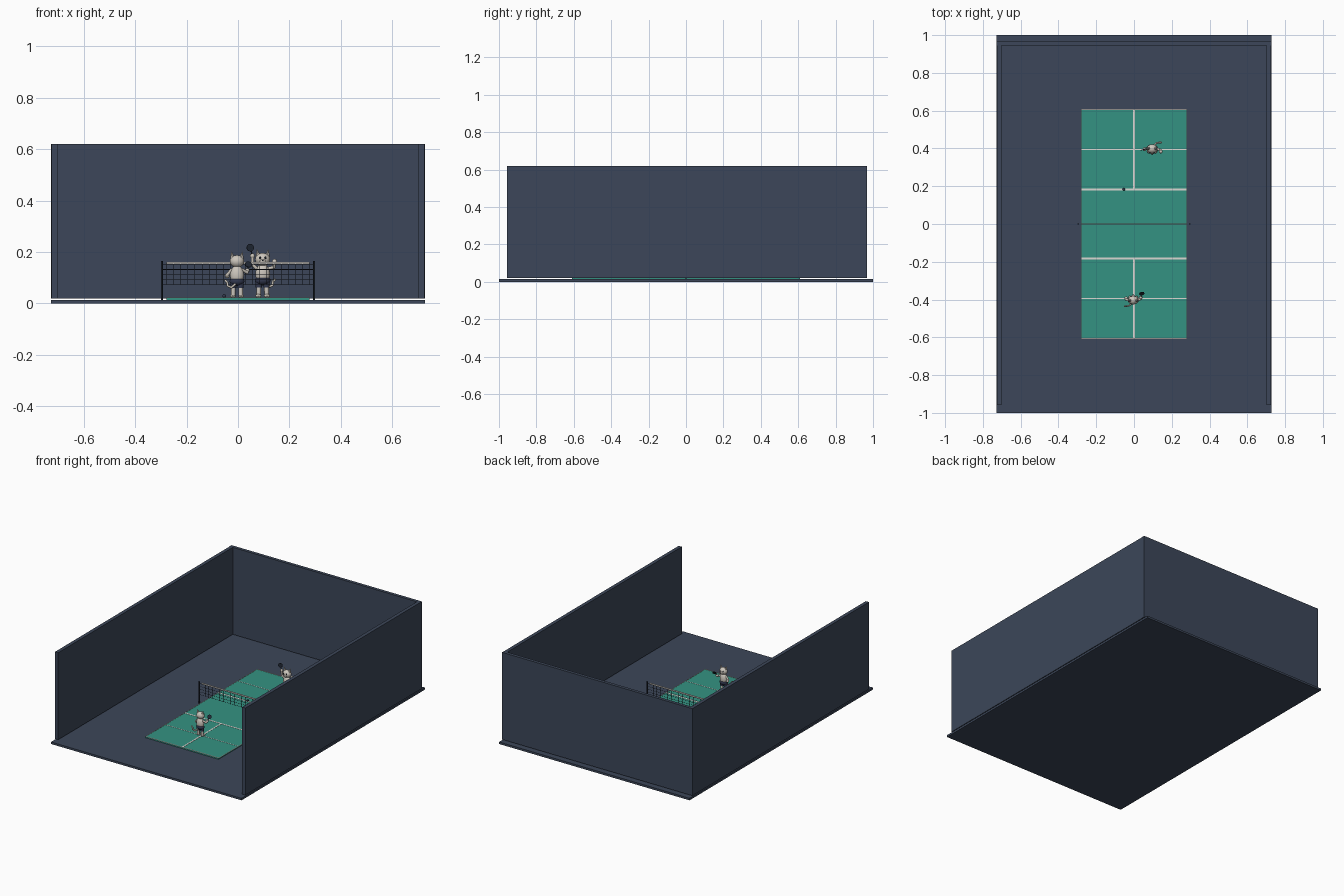
import bpy, bmesh, math
from mathutils import Matrix, Vector

if "Cube" in bpy.data.objects:
    bpy.data.objects.remove(bpy.data.objects["Cube"], do_unlink=True)


def material(name, r, g, b):
    m = bpy.data.materials.new(name)
    m.use_nodes = True
    m.diffuse_color = (r, g, b, 1)
    m.node_tree.nodes["Principled BSDF"].inputs["Base Color"].default_value = (r, g, b, 1)
    return m


SLATE = material("slate", 0.045, 0.062, 0.1)
TEAL = material("court teal", 0.034, 0.29, 0.225)
WHITE = material("line white", 0.72, 0.7, 0.66)
FUR = material("pale fur", 0.6, 0.56, 0.5)
NAVY = material("navy cloth", 0.03, 0.038, 0.075)
DARK = material("dark metal", 0.014, 0.02, 0.032)


class Part:
    """Collects primitives into one mesh object."""

    def __init__(self, name, mat, place=Matrix()):
        self.name, self.mat, self.place = name, mat, place
        self.bm = bmesh.new()

    def box(self, x0, x1, y0, y1, z0, z1):
        m = Matrix.Translation(((x0 + x1) / 2, (y0 + y1) / 2, (z0 + z1) / 2))
        m = m @ Matrix.Diagonal((x1 - x0, y1 - y0, z1 - z0, 1))
        bmesh.ops.create_cube(self.bm, size=1, matrix=m)

    def ball(self, c, size):
        m = Matrix.Translation(c) @ Matrix.Diagonal((*size, 1))
        bmesh.ops.create_uvsphere(self.bm, u_segments=16, v_segments=10, radius=1, matrix=m)

    def rod(self, a, b, r0, r1=None, sides=10):
        a, b = Vector(a), Vector(b)
        d = b - a
        m = Matrix.Translation((a + b) / 2) @ d.to_track_quat("Z", "Y").to_matrix().to_4x4()
        bmesh.ops.create_cone(self.bm, cap_ends=True, segments=sides, radius1=r0,
                              radius2=r0 if r1 is None else r1, depth=d.length, matrix=m)

    def limb(self, points, r):
        for a, b in zip(points, points[1:]):
            self.rod(a, b, r)
        for p in points:
            self.ball(p, (r, r, r))

    def done(self, smooth=False):
        self.bm.transform(self.place)
        me = bpy.data.meshes.new(self.name)
        self.bm.to_mesh(me)
        self.bm.free()
        me.materials.append(self.mat)
        ob = bpy.data.objects.new(self.name, me)
        bpy.context.collection.objects.link(ob)
        if smooth:
            bpy.ops.object.select_all(action="DESELECT")
            ob.select_set(True)
            bpy.context.view_layer.objects.active = ob
            bpy.ops.object.shade_smooth_by_angle(angle=math.radians(40))
        return ob


# Hall floor and three walls hovering just above it
floor = Part("floor", SLATE)
floor.box(-0.727, 0.727, -1, 1, 0, 0.014)
floor.done()
for name, x in (("right_wall", -0.714), ("left_wall", 0.714)):
    wall = Part(name, SLATE)
    wall.box(x - 0.012, x + 0.012, -0.957, 0.957, 0.0195, 0.62)
    wall.done()
wall = Part("back_wall", SLATE)
wall.box(-0.727, 0.727, 0.946, 0.968, 0.0195, 0.62)
wall.done()

# Court slab and painted lines
W, L, TOP = 0.279, 0.61, 0.022
court = Part("court", TEAL)
court.box(-W, W, -L, L, 0.014, TOP)
court.done()
lines = Part("court_lines", WHITE)
for s in (-1, 1):
    for y, h in ((0.607, 0.003), (0.395, 0.002), (0.182, 0.005)):
        lines.box(-W, W, s * y - h, s * y + h, TOP, TOP + 0.001)
    y0, y1 = sorted((s * 0.182, s * L))
    lines.box(-0.005, 0.005, y0, y1, TOP, TOP + 0.0012)
    lines.box(s * W - 0.002, s * W + 0.002, -L, L, TOP, TOP + 0.0011)
lines.done()

# Net
posts = Part("net_posts", DARK)
for s in (-1, 1):
    posts.rod((s * 0.296, 0, 0.014), (s * 0.296, 0, 0.165), 0.004)
posts.done(True)
net = Part("net_mesh", DARK)
for i in range(21):
    x = -W + 2 * W * i / 20
    net.rod((x, 0, 0.072), (x, 0, 0.156), 0.0011, sides=6)
for i in range(5):
    z = 0.075 + 0.019 * i
    net.rod((-0.296, 0, z), (0.296, 0, z), 0.0011, sides=6)
net.done()
tape = Part("net_tape", WHITE)
tape.box(-W, W, -0.002, 0.002, 0.153, 0.161)
tape.done()


# Cat players, modelled facing the front with feet at the local origin
def player(tag, place, hand, tip, hand_left):
    fur = Part(tag + "_body", FUR, place)
    fur.ball((0, 0, 0.088), (0.027, 0.019, 0.038))
    fur.ball((0, -0.002, 0.142), (0.028, 0.023, 0.024))
    fur.ball((0, -0.022, 0.135), (0.011, 0.008, 0.008))
    for s in (-1, 1):
        fur.rod((s * 0.017, 0, 0.155), (s * 0.021, 0, 0.179), 0.009, 0.001, 8)
        fur.limb([(s * 0.014, 0, 0.05), (s * 0.015, 0, 0.012)], 0.009)
        fur.ball((s * 0.016, -0.008, 0.007), (0.011, 0.017, 0.007))
    for s, h in ((-1, hand), (1, hand_left)):
        shoulder = Vector((s * 0.022, 0, 0.108))
        elbow = (shoulder + Vector(h)) / 2 + Vector((s * 0.008, 0, -0.008))
        fur.limb([shoulder, elbow, h], 0.0065)
        fur.ball(h, (0.009, 0.009, 0.009))
    fur.limb([(0.008, 0.016, 0.052), (0.022, 0.027, 0.04), (0.036, 0.03, 0.046),
              (0.038, 0.03, 0.06), (0.045, 0.03, 0.067)], 0.0045)
    fur.done(True)

    shorts = Part(tag + "_shorts", NAVY, place)
    shorts.ball((0, 0, 0.064), (0.029, 0.021, 0.018))
    for s in (-1, 1):
        shorts.rod((s * 0.014, 0, 0.038), (s * 0.014, 0, 0.06), 0.0125)
    shorts.done(True)

    face = Part(tag + "_face", DARK, place)
    for s in (-1, 1):
        face.ball((s * 0.01, -0.0225, 0.148), (0.0035, 0.0025, 0.0045))
    face.ball((0, -0.03, 0.138), (0.003, 0.002, 0.002))
    face.done(True)

    # Racket: handle, round blade facing the net
    hand, tip = Vector(hand), Vector(tip)
    along = (tip - hand).normalized()
    racket = Part(tag + "_racket", DARK, place)
    racket.rod(hand - along * 0.008, hand + along * 0.02, 0.0025)
    centre = hand + along * 0.032
    across = along.cross(Vector((1, 0.3, 0))).normalized()
    racket.rod(centre - across * 0.0015, centre + across * 0.0015, 0.014, sides=20)
    racket.done(True)


near = Matrix.Translation((-0.004, -0.405, TOP)) @ Matrix.Rotation(math.pi, 4, "Z")
player("near_player", near, (-0.04, -0.016, 0.105), (-0.047, -0.045, 0.14), (0.038, -0.012, 0.085))
far = Matrix.Translation((0.096, 0.4, TOP)) @ Matrix.Scale(1.05, 4)
player("far_player", far, (-0.038, -0.004, 0.155), (-0.047, -0.006, 0.19), (0.044, -0.016, 0.135))

# Loose ball
loose = Part("ball", NAVY)
loose.ball((-0.054, 0.183, TOP + 0.007), (0.007, 0.007, 0.007))
loose.done(True)
